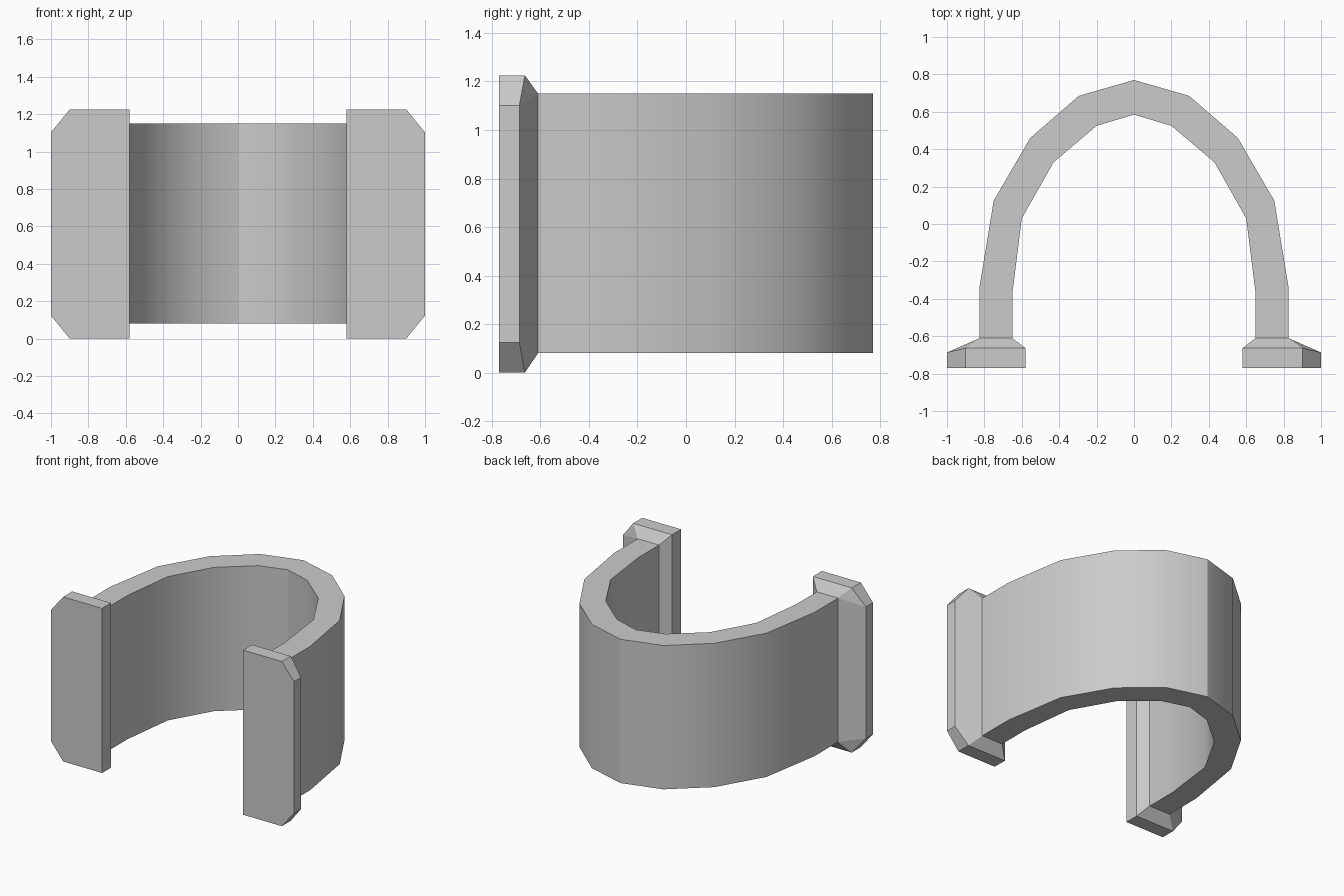
import bpy
import bmesh
import math

cube = bpy.data.objects.get("Cube")
if cube:
    bpy.data.objects.remove(cube, do_unlink=True)

grey = bpy.data.materials.new("plain_grey")
grey.use_nodes = True
colour = (0.6, 0.6, 0.6, 1)
grey.diffuse_color = colour
grey.node_tree.nodes["Principled BSDF"].inputs["Base Color"].default_value = colour

BAND_LOW, BAND_HIGH = 0.08, 1.15
FOOT_HIGH = 1.225


def loft(name, rings, closed=False, cap_first=False):
    """Join matching rings of points with faces, optionally looping back to the first."""
    bm = bmesh.new()
    loops = [[bm.verts.new(p) for p in ring] for ring in rings]
    pairs = list(zip(loops, loops[1:]))
    if closed:
        pairs.append((loops[-1], loops[0]))
    for a, b in pairs:
        for i in range(len(a)):
            j = (i + 1) % len(a)
            bm.faces.new((a[i], a[j], b[j], b[i]))
    if cap_first:
        bm.faces.new(loops[0])
    bmesh.ops.remove_doubles(bm, verts=bm.verts, dist=0.0005)
    bmesh.ops.recalc_face_normals(bm, faces=bm.faces)
    mesh = bpy.data.meshes.new(name)
    bm.to_mesh(mesh)
    bm.free()
    mesh.materials.append(grey)
    obj = bpy.data.objects.new(name, mesh)
    bpy.context.collection.objects.link(obj)
    bpy.ops.object.select_all(action="DESELECT")
    obj.select_set(True)
    bpy.context.view_layer.objects.active = obj
    bpy.ops.object.shade_smooth_by_angle(angle=math.radians(30))
    return obj


# Curved band: half outlines mirrored across the centre, open where the feet join
outer = [(0.825, -0.61), (0.825, -0.33), (0.75, 0.125), (0.555, 0.46), (0.295, 0.685), (0, 0.77)]
inner = [(0.65, -0.61), (0.65, -0.37), (0.60, 0.03), (0.43, 0.33), (0.20, 0.525), (0, 0.585)]


def whole(half):
    return half + [(-x, y) for x, y in reversed(half[:-1])]


sections = []
for (ox, oy), (ix, iy) in zip(whole(outer), whole(inner)):
    sections.append([(ox, oy, BAND_LOW), (ox, oy, BAND_HIGH),
                     (ix, iy, BAND_HIGH), (ix, iy, BAND_LOW)])
loft("curved_band", sections)

# Flanged feet: chamfered plate tapering back to the band end
plate = [(0.58, 0), (0.90, 0), (1.0, 0.123), (1.0, FOOT_HIGH - 0.123),
         (0.90, FOOT_HIGH), (0.58, FOOT_HIGH)]
neck = [(0.65, BAND_LOW), (0.825, BAND_LOW), (0.825, BAND_LOW),
        (0.825, BAND_HIGH), (0.825, BAND_HIGH), (0.65, BAND_HIGH)]
for name, side in (("left_foot", 1), ("right_foot", -1)):
    front = [(side * x, -0.77, z) for x, z in plate]
    back = [(side * x, -0.687 if x > 0.95 else -0.664, z) for x, z in plate]
    end = [(side * x, -0.61, z) for x, z in neck]
    foot = loft(name, [front, back, end], cap_first=True)
    foot.data.shade_flat()
